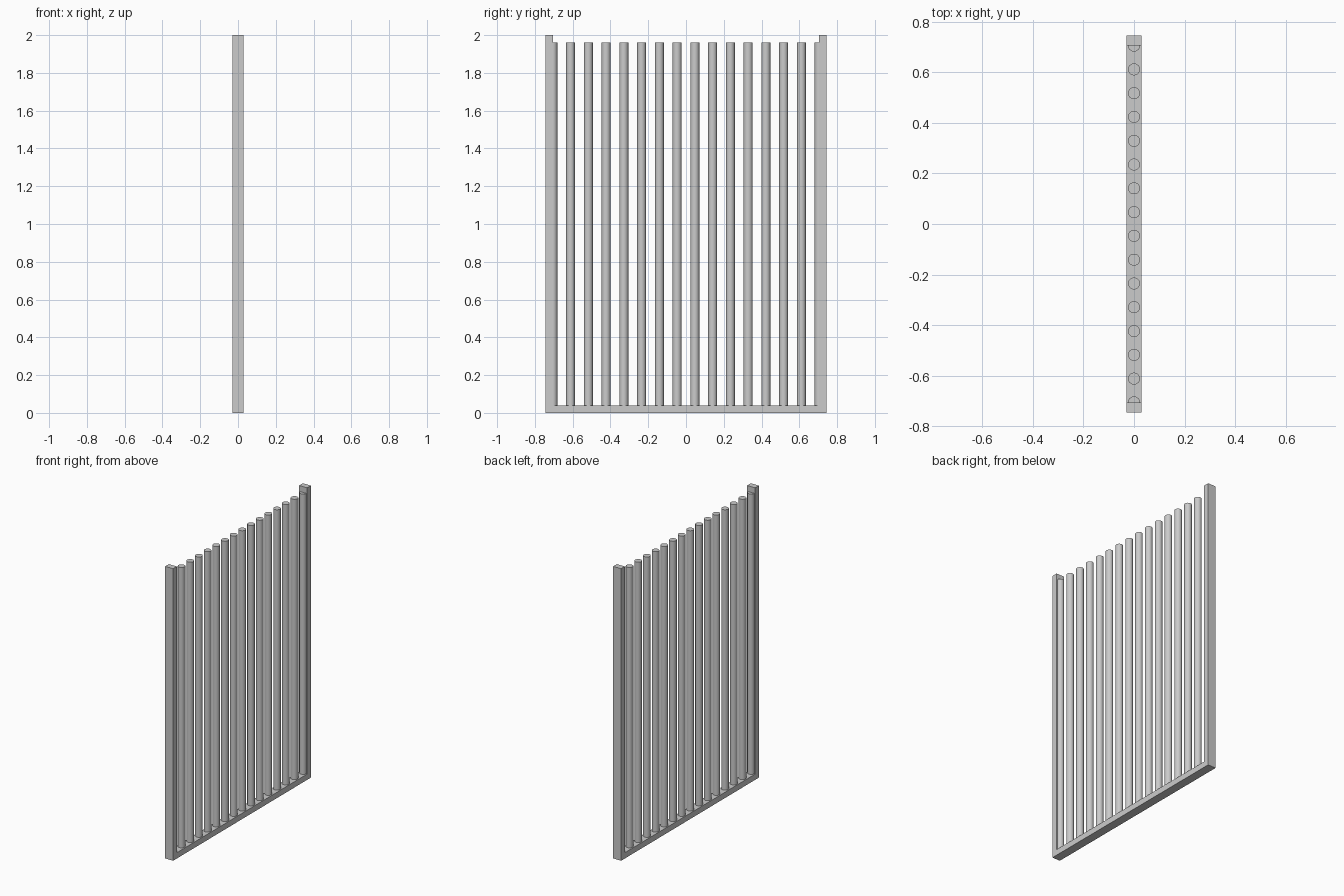
import bpy, bmesh

if "Cube" in bpy.data.objects:
    bpy.data.objects.remove(bpy.data.objects["Cube"])

HALF_W, HEIGHT, DEPTH, BAR = 0.745, 2.0, 0.06, 0.04
RADIUS, COUNT = 0.0235, 16

# U-shaped frame: two posts and a bottom rail, extruded from one profile
inner = HALF_W - BAR
profile = [(-HALF_W, 0), (HALF_W, 0), (HALF_W, HEIGHT), (inner, HEIGHT),
           (inner, BAR), (-inner, BAR), (-inner, HEIGHT), (-HALF_W, HEIGHT)]
bm = bmesh.new()
face = bm.faces.new([bm.verts.new((-DEPTH / 2, y, z)) for y, z in profile])
side = bmesh.ops.extrude_face_region(bm, geom=[face])
moved = [v for v in side["geom"] if isinstance(v, bmesh.types.BMVert)]
bmesh.ops.translate(bm, verts=moved, vec=(DEPTH, 0, 0))
bmesh.ops.recalc_face_normals(bm, faces=bm.faces)
mesh = bpy.data.meshes.new("frame")
bm.to_mesh(mesh)
bm.free()
bpy.context.collection.objects.link(bpy.data.objects.new("frame", mesh))

# Round upright bars; the end ones are half sunk into the posts
z0, z1 = BAR, HEIGHT - BAR
for i in range(COUNT):
    y = -inner + 2 * inner * i / (COUNT - 1)
    bpy.ops.mesh.primitive_cylinder_add(vertices=32, radius=RADIUS, depth=z1 - z0,
                                        location=(0, y, (z0 + z1) / 2))
    bpy.context.object.name = f"upright_bar_{i + 1}"
    bpy.ops.object.shade_smooth_by_angle()
